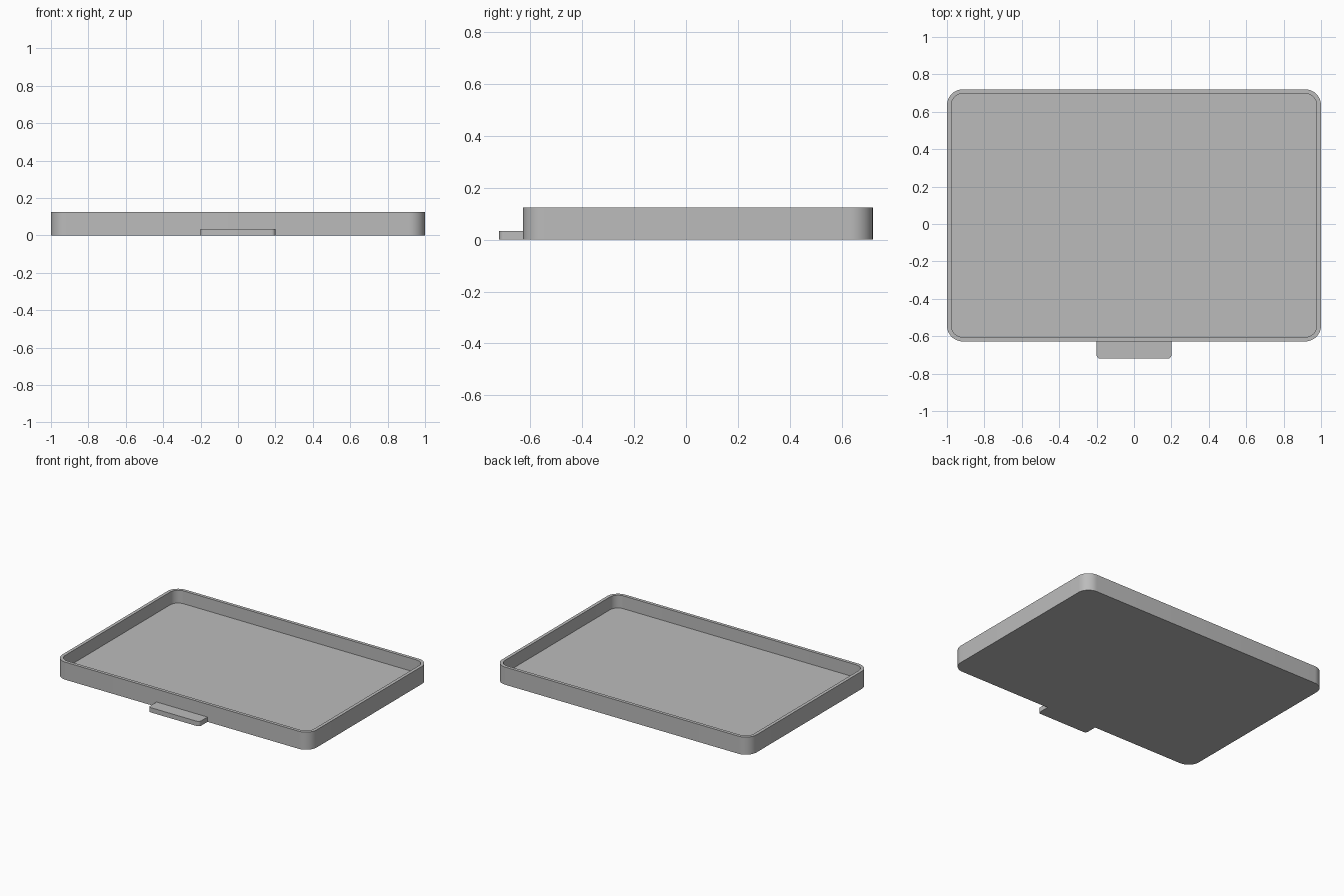
import bpy, bmesh, math

cube = bpy.data.objects.get("Cube")
if cube:
    bpy.data.objects.remove(cube, do_unlink=True)

grey = bpy.data.materials.new("plain grey")
grey.use_nodes = True
colour = (0.5, 0.5, 0.5, 1)
grey.diffuse_color = colour
grey.node_tree.nodes["Principled BSDF"].inputs["Base Color"].default_value = colour

HALF_X, FRONT, BACK = 1.0, -0.628, 0.72
HEIGHT, FLOOR, WALL, RADIUS = 0.125, 0.034, 0.023, 0.085


def outline(x, y0, y1, front_r, back_r, steps=12):
    """Counter-clockwise rounded rectangle, starting at the back left corner."""
    points = []
    corners = [(x, y1, -1, -1, back_r), (-x, y1, 1, -1, back_r),
               (-x, y0, 1, 1, front_r), (x, y0, -1, 1, front_r)]
    for i, (cx, cy, sx, sy, r) in enumerate(corners):
        if r == 0:
            points.append((cx, cy))
            continue
        for k in range(steps + 1):
            a = math.pi / 2 * (i + k / steps)
            points.append((cx + sx * r + r * math.cos(a), cy + sy * r + r * math.sin(a)))
    return points


def loft(name, rings):
    """Join stacked (outline, height) rings and cap both ends."""
    bm = bmesh.new()
    loops = [[bm.verts.new((x, y, z)) for x, y in pts] for pts, z in rings]
    n = len(loops[0])
    for low, high in zip(loops, loops[1:]):
        for i in range(n):
            j = (i + 1) % n
            bm.faces.new((low[i], low[j], high[j], high[i]))
    bm.faces.new(loops[0][::-1])
    bm.faces.new(loops[-1])
    mesh = bpy.data.meshes.new(name)
    bm.to_mesh(mesh)
    bm.free()
    mesh.materials.append(grey)
    obj = bpy.data.objects.new(name, mesh)
    bpy.context.collection.objects.link(obj)
    bpy.ops.object.select_all(action="DESELECT")
    obj.select_set(True)
    bpy.context.view_layer.objects.active = obj
    bpy.ops.object.shade_smooth_by_angle(angle=math.radians(30))
    return obj


# Tray: outer wall, flat rim, inner wall and floor
outer = outline(HALF_X, FRONT, BACK, RADIUS, RADIUS)
inner_r = RADIUS - WALL
inner = outline(HALF_X - WALL, FRONT + WALL, BACK - WALL, inner_r, inner_r)
loft("tray", [(outer, 0), (outer, HEIGHT), (inner, HEIGHT), (inner, FLOOR)])

# Pull tab with rounded front corners
tab = outline(0.2, -0.72, FRONT, 0.02, 0)
loft("pull_tab", [(tab, 0), (tab, FLOOR)])
